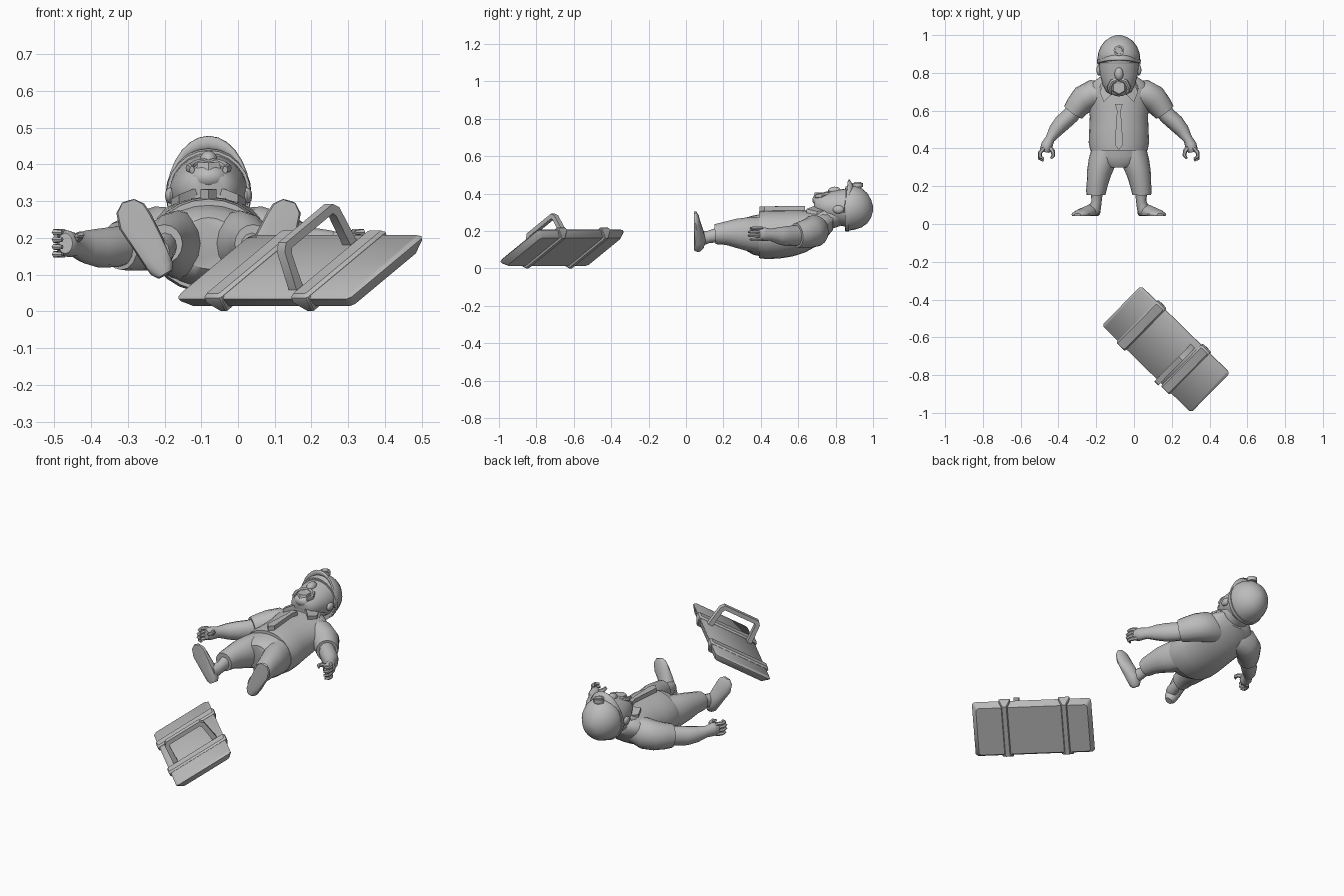
import bpy, bmesh, math
from mathutils import Vector, Matrix

cube = bpy.data.objects.get("Cube")
if cube:
    bpy.data.objects.remove(cube)

grey = bpy.data.materials.new("plain_grey")
grey.use_nodes = True
COLOUR = (0.5, 0.5, 0.5, 1)
grey.diffuse_color = COLOUR
grey.node_tree.nodes["Principled BSDF"].inputs["Base Color"].default_value = COLOUR

CX = -0.08          # centre line of the man
parts = []
Y, Z = Vector((0, 1, 0)), Vector((0, 0, 1))


def finish(name, bm):
    bmesh.ops.recalc_face_normals(bm, faces=bm.faces)
    mesh = bpy.data.meshes.new(name)
    bm.to_mesh(mesh)
    bm.free()
    mesh.materials.append(grey)
    ob = bpy.data.objects.new(name, mesh)
    bpy.context.collection.objects.link(ob)
    parts.append(ob)
    return ob


def loft(name, stations, side=1, sides=16, axis=None, ref=Z, floor=None):
    """Skin elliptical rings (u, y, z, half width, half depth) along a path."""
    bm = bmesh.new()
    pts = [Vector((CX + side * s[0], s[1], s[2])) for s in stations]
    rings = []
    for i, (p, s) in enumerate(zip(pts, stations)):
        t = axis or (pts[min(i + 1, len(pts) - 1)] - pts[max(i - 1, 0)]).normalized()
        w = t.cross(ref).normalized()
        v = w.cross(t)
        ring = []
        for k in range(sides):
            a = 2 * math.pi * k / sides
            q = p + w * s[3] * math.cos(a) + v * s[4] * math.sin(a)
            if floor is not None:
                q.y = max(q.y, floor)
            ring.append(bm.verts.new(q))
        rings.append(ring)
    for r0, r1 in zip(rings, rings[1:]):
        for k in range(sides):
            j = (k + 1) % sides
            bm.faces.new((r0[k], r0[j], r1[j], r1[k]))
    bm.faces.new(rings[0])
    bm.faces.new(rings[-1])
    return finish(name, bm)


def body(name, rows):
    """Upright body section on the centre line: (y, z, half width, half depth)."""
    return loft(name, [(0, *r) for r in rows], axis=Y, sides=24)


def plate(name, outline, thick, side=1):
    """Flat outline of (u, y, z) points thickened towards -z."""
    bm = bmesh.new()
    face = bm.faces.new([bm.verts.new((CX + side * u, y, z)) for u, y, z in outline])
    new = bmesh.ops.extrude_face_region(bm, geom=[face])["geom"]
    bmesh.ops.translate(bm, vec=(0, 0, -thick), verts=[g for g in new if isinstance(g, bmesh.types.BMVert)])
    return finish(name, bm)


def ball(name, u, y, z, size):
    bm = bmesh.new()
    m = Matrix.Translation((CX + u, y, z)) @ Matrix.Diagonal((*size, 1))
    bmesh.ops.create_uvsphere(bm, u_segments=14, v_segments=8, radius=1, matrix=m)
    return finish(name, bm)


def drum(name, y, z, r0, r1, depth, sides):
    bm = bmesh.new()
    bmesh.ops.create_cone(bm, cap_ends=True, segments=sides, radius1=r0, radius2=r1,
                          depth=depth, matrix=Matrix.Translation((CX, y, z)))
    return finish(name, bm)


# Torso, hips and neck
body("shirt", [(.39, .18, .152, .125), (.43, .18, .16, .13), (.50, .182, .157, .129),
               (.57, .188, .154, .124), (.64, .199, .162, .112), (.69, .212, .167, .097),
               (.73, .226, .157, .08), (.76, .24, .125, .065), (.785, .25, .09, .045)])
body("trouser_seat", [(.30, .185, .075, .07), (.325, .183, .135, .09),
                      (.36, .178, .148, .105), (.42, .177, .15, .117)])
loft("neck", [(0, .70, .25, .10, .06), (0, .76, .27, .09, .065), (0, .82, .30, .085, .075)], axis=Y)
loft("collar_band", [(0, .685, .252, .115, .068), (0, .72, .265, .108, .07),
                     (0, .75, .272, .095, .065)], axis=Y, sides=20)

# Tie
plate("tie", [(-.01, .60, .333), (-.02, .635, .333), (.02, .635, .333), (.01, .60, .333),
              (.022, .42, .332), (0, .393, .332), (-.022, .42, .332)], .03)

# Head
body("head", [(.685, .345, .04, .035), (.70, .335, .066, .06), (.74, .33, .087, .075),
              (.79, .328, .10, .088), (.83, .325, .106, .098), (.88, .325, .106, .105)])
ball("nose", 0, .795, .413, (.024, .036, .024))
ball("chin", 0, .72, .365, (.055, .045, .035))
drum("mouth", .722, .39, .042, .034, .03, 6)
moustache = [(-.045, .69, .385, .007, .01), (-.051, .725, .39, .012, .013), (-.035, .755, .397, .014, .015),
             (0, .768, .402, .014, .015), (.035, .755, .397, .014, .015), (.051, .725, .39, .012, .013),
             (.045, .69, .385, .007, .01)]
loft("moustache", moustache, sides=8)

# Helmet with a peak and a lamp
body("helmet", [(.85, .315, .108, .115), (.875, .323, .113, .12), (.905, .325, .11, .117),
                (.94, .324, .096, .104), (.97, .322, .073, .08), (.99, .32, .043, .047),
                (1.0, .32, .012, .013)])
loft("helmet_band", [(0, .852, .317, .115, .121), (0, .872, .32, .117, .123)], axis=Y, sides=24)
bm = bmesh.new()
rows = []
for k in range(15):
    a = math.pi * k / 14
    c, s = math.cos(a), math.sin(a)
    rows.append([bm.verts.new((CX + .102 * c, .858 + .045 * s, .30 + .12 * s)),
                 bm.verts.new((CX + .112 * c, .845 + .025 * s, .30 + .175 * s))])
for p, q in zip(rows, rows[1:]):
    bm.faces.new((p[0], p[1], q[1], q[0]))
peak = finish("helmet_peak", bm)
solid = peak.modifiers.new("thickness", "SOLIDIFY")
solid.thickness = .01
solid.offset = 0
drum("lamp_mount", .92, .425, .02, .016, .04, 12)
drum("lamp_rim", .918, .446, .028, .028, .024, 12)
drum("lamp_glass", .918, .458, .02, .018, .008, 12)

# Paired parts
for side, label in ((1, "left"), (-1, "right")):
    ball(label + "_ear", side * .105, .815, .315, (.014, .03, .022))
    plate(label + "_collar_flap", [(.015, .695, .334), (.045, .68, .332), (.08, .645, .318),
                                   (.102, .70, .305), (.085, .735, .31)], .025, side)
    loft(label + "_sleeve", [(.07, .69, .205, .06, .075), (.135, .688, .20, .077, .086),
                             (.185, .662, .19, .074, .08), (.222, .62, .182, .064, .072),
                             (.242, .592, .178, .058, .066)], side)
    loft(label + "_arm", [(.215, .63, .18, .045, .054), (.255, .575, .175, .045, .055),
                          (.30, .535, .172, .045, .053), (.335, .495, .175, .038, .045),
                          (.365, .45, .18, .025, .032), (.38, .42, .183, .031, .036),
                          (.388, .392, .185, .03, .036), (.39, .38, .185, .02, .028)], side, 12)
    # Curled fingers and thumb
    for i in range(4):
        z = .155 + .02 * i
        reach = .01 if i in (1, 2) else 0
        loft(f"{label}_finger_{i + 1}", [(.395, .405, z, .011, .01), (.417, .378, z, .011, .01),
                                         (.418, .356 - reach, z, .01, .009),
                                         (.398, .345 - reach, z, .006, .006)], side, 6)
    loft(label + "_thumb", [(.37, .41, .195, .014, .014), (.35, .385, .205, .012, .012),
                            (.347, .362, .208, .01, .01), (.36, .347, .205, .006, .006)], side, 6)
    # Leg, ankle and upturned foot
    loft(label + "_trouser_leg", [(.075, .39, .18, .07, .095), (.088, .33, .184, .073, .09),
                                  (.105, .27, .188, .065, .078), (.115, .21, .188, .056, .062),
                                  (.121, .172, .184, .053, .056), (.121, .155, .183, .05, .053)], side)
    loft(label + "_ankle", [(.118, .18, .18, .034, .04), (.118, .12, .168, .027, .033),
                            (.127, .085, .16, .032, .038), (.135, .06, .16, .03, .035)], side, 12)
    loft(label + "_foot", [(.118, .062, .10, .022, .02), (.127, .064, .115, .034, .032),
                           (.145, .066, .15, .04, .04), (.17, .06, .195, .044, .034),
                           (.20, .053, .245, .048, .024), (.213, .05, .28, .04, .018),
                           (.219, .047, .30, .018, .01)], side, 14, ref=Y, floor=.042)

# Suitcase, built flat and then tipped up on its long edge
run = Vector((.715, -.70, 0)).normalized()
rise = Vector((.60, .61, .50)).normalized()
normal = rise.cross(run)
if normal.z < 0:
    normal.negate()
placing = Matrix((run, rise, normal)).transposed().to_4x4()
placing.translation = (.167, -.665, .123)


def slab(name, cx, half_x, half_y, levels, corner):
    """Stack of cut-corner rectangles: levels are (height, inset)."""
    bm = bmesh.new()
    rings = []
    for h, inset in levels:
        x, y = half_x - inset, half_y - inset
        loop = [(x, y - corner), (x - corner, y), (corner - x, y), (-x, y - corner),
                (-x, corner - y), (corner - x, -y), (x - corner, -y), (x, corner - y)]
        rings.append([bm.verts.new(placing @ Vector((cx + a, b, h))) for a, b in loop])
    for r0, r1 in zip(rings, rings[1:]):
        for k in range(8):
            j = (k + 1) % 8
            bm.faces.new((r0[k], r0[j], r1[j], r1[k]))
    bm.faces.new(rings[0])
    bm.faces.new(rings[-1])
    return finish(name, bm)


slab("suitcase_body", 0, .33, .17, [(-.04, .022), (-.012, .002), (-.005, 0), (.003, .008)], .012)
for i, c in enumerate((-.18, .15)):
    slab(f"suitcase_strap_{i + 1}", c, .032, .178, [(-.05, .02), (-.012, 0), (.004, 0), (.013, .008)], .004)

# Handle: square bar swept over a bridge-shaped path
bm = bmesh.new()
path = [((-.135, 0), (-.108, 0)), ((-.122, .115), (-.1, .10)), ((-.105, .135), (-.092, .112)),
        ((.105, .135), (.092, .112)), ((.122, .115), (.1, .10)), ((.135, 0), (.108, 0))]
rings = []
for outer, inner in path:
    quad = [(.075, outer), (.105, outer), (.105, inner), (.075, inner)]
    rings.append([bm.verts.new(placing @ Vector((x, *p))) for x, p in quad])
for r0, r1 in zip(rings, rings[1:]):
    for k in range(4):
        j = (k + 1) % 4
        bm.faces.new((r0[k], r0[j], r1[j], r1[k]))
bm.faces.new(rings[0])
bm.faces.new(rings[-1])
finish("suitcase_handle", bm)

# Smooth shading with crisp edges
bpy.ops.object.select_all(action="DESELECT")
for ob in parts:
    ob.select_set(True)
bpy.context.view_layer.objects.active = parts[0]
bpy.ops.object.shade_smooth_by_angle(angle=math.radians(38))
